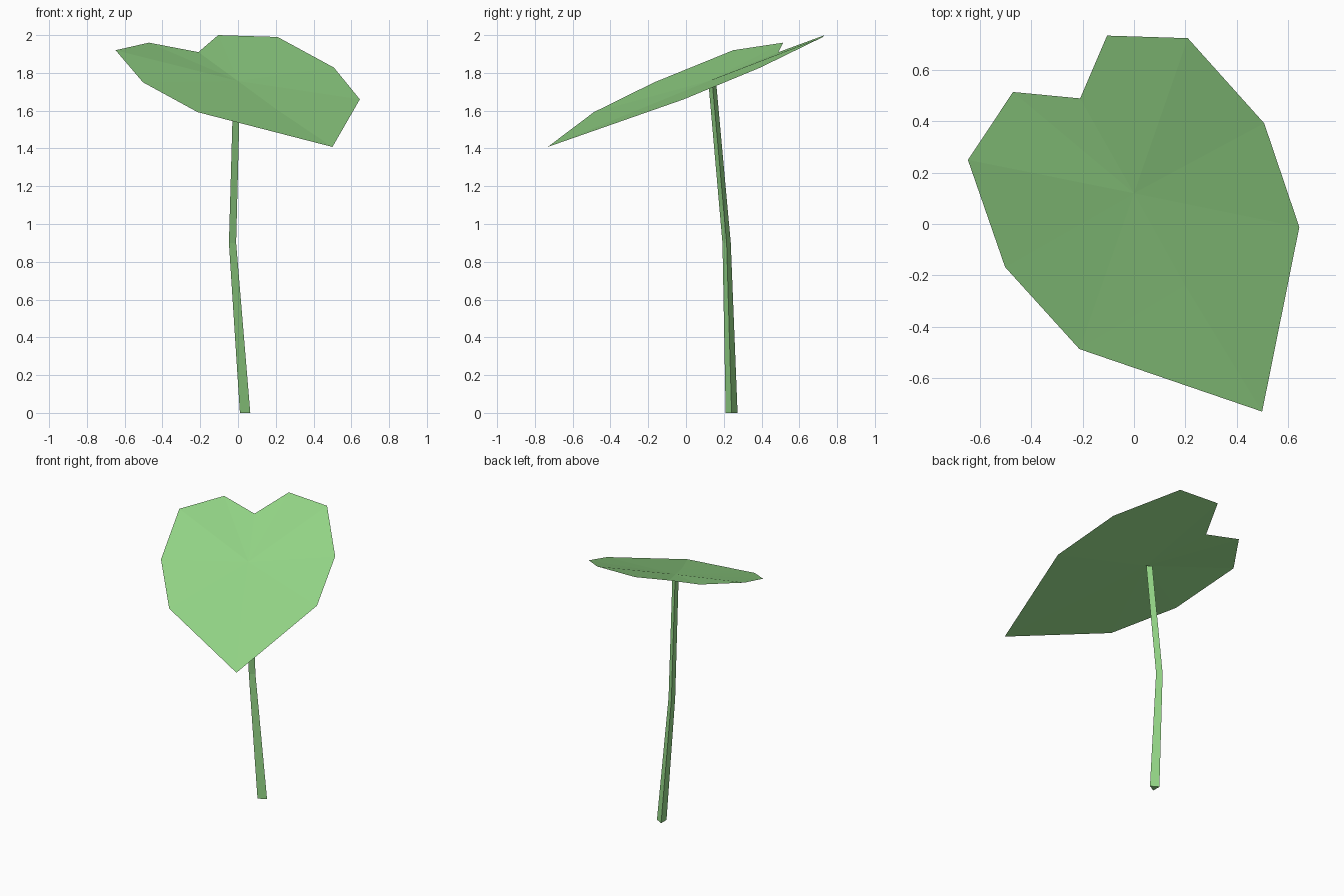
import bpy

if "Cube" in bpy.data.objects:
    bpy.data.objects.remove(bpy.data.objects["Cube"])

green = bpy.data.materials.new("leaf green")
green.diffuse_color = (0.30, 0.68, 0.245, 1)
green.use_nodes = True
green.node_tree.nodes["Principled BSDF"].inputs["Base Color"].default_value = green.diffuse_color


def add_mesh(name, verts, faces):
    mesh = bpy.data.meshes.new(name)
    mesh.from_pydata(verts, [], faces)
    mesh.materials.append(green)
    mesh.update()
    obj = bpy.data.objects.new(name, mesh)
    bpy.context.collection.objects.link(obj)
    return obj


# Heart-shaped leaf: midrib from notch to tip, with a rim down each side
midrib = [(-0.21, 0.49, 1.91), (0.0, 0.12, 1.757), (0.2, -0.24, 1.61), (0.5, -0.732, 1.408)]
left_rim = [(-0.472, 0.515, 1.96), (-0.648, 0.25, 1.92), (-0.503, -0.168, 1.75), (-0.213, -0.488, 1.592)]
right_rim = [(-0.105, 0.735, 2.0), (0.21, 0.725, 1.99), (0.508, 0.393, 1.828), (0.645, -0.012, 1.66)]
NOTCH, MID, LOW, TIP = range(4)


def half(first):
    """Triangles fanned from the leaf middle, then the pointed tip."""
    rim = [NOTCH] + [first + i for i in range(4)] + [LOW]
    return [(MID, a, b) for a, b in zip(rim, rim[1:])] + [(LOW, rim[4], TIP)]


left = half(4)
right = [f[::-1] for f in half(8)]
add_mesh("leaf", midrib + left_rim + right_rim, left + right)

# Three-sided bent stem: (left x, right x, front y, back y, z) per ring
rings = [(0.010, 0.065, 0.210, 0.273, 0.0),
         (-0.048, -0.010, 0.193, 0.237, 0.90),
         (-0.024, 0.012, 0.119, 0.160, 1.745)]
verts = []
for x0, x1, y0, y1, z in rings:
    verts += [(x0, y0, z), (x1, (y0 + y1) / 2, z), (x0, y1, z)]
faces = [(2, 1, 0), (6, 7, 8)]
for r in (0, 3):
    for i in range(3):
        j = (i + 1) % 3
        faces.append((r + i, r + j, r + 3 + j, r + 3 + i))
add_mesh("stem", verts, faces)
